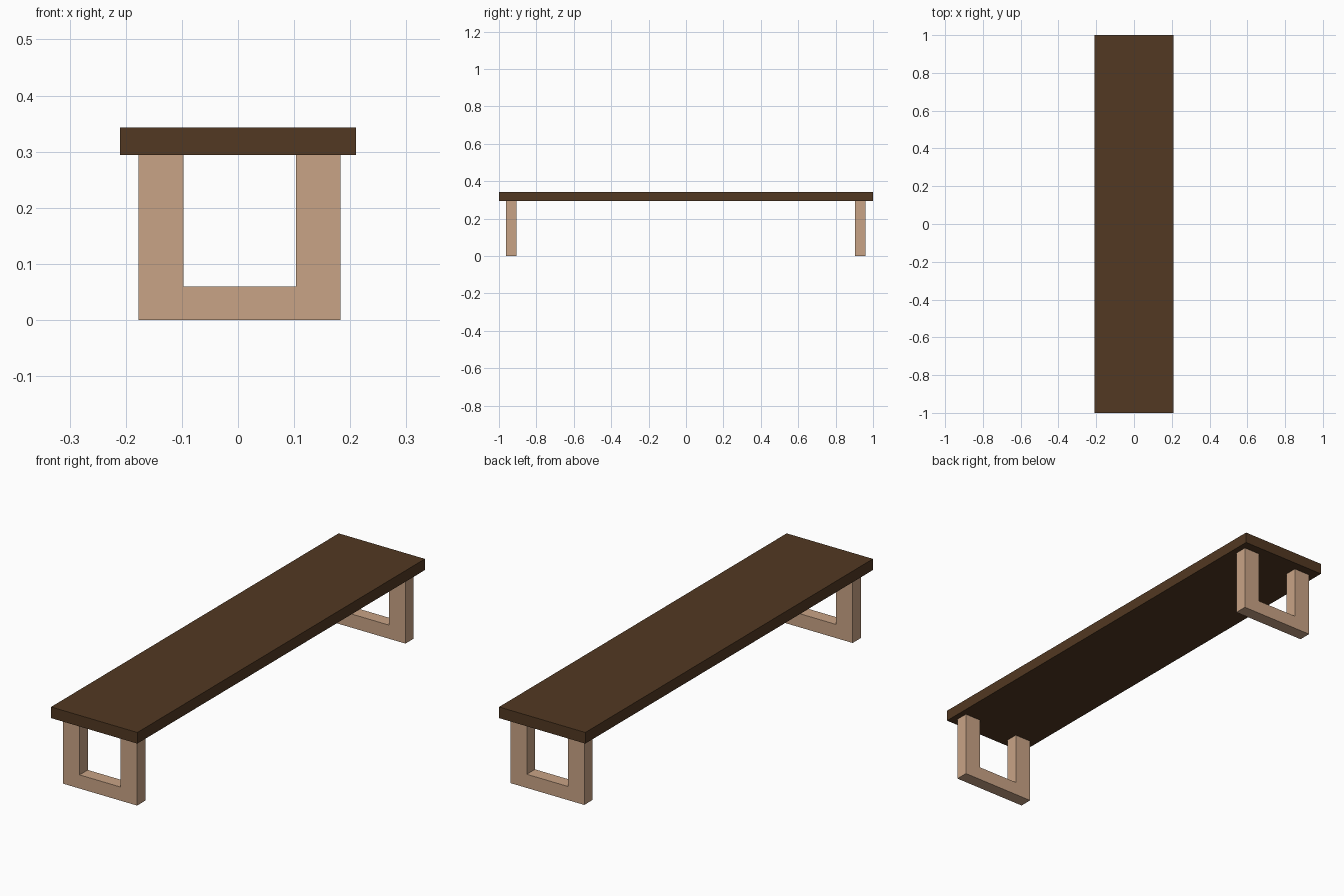
import bpy
import bmesh
from mathutils import Matrix, Vector

cube = bpy.data.objects.get("Cube")
if cube:
    bpy.data.objects.remove(cube, do_unlink=True)


def make_material(name, rgb):
    mat = bpy.data.materials.new(name)
    mat.use_nodes = True
    mat.diffuse_color = (*rgb, 1)
    mat.node_tree.nodes["Principled BSDF"].inputs["Base Color"].default_value = (*rgb, 1)
    return mat


def add_object(name, bm, mat):
    bmesh.ops.recalc_face_normals(bm, faces=bm.faces)
    mesh = bpy.data.meshes.new(name)
    bm.to_mesh(mesh)
    bm.free()
    mesh.materials.append(mat)
    obj = bpy.data.objects.new(name, mesh)
    bpy.context.collection.objects.link(obj)
    return obj


dark_wood = make_material("dark wood", (0.084, 0.04, 0.016))
light_wood = make_material("light wood", (0.584, 0.371, 0.238))

SEAT_BOTTOM, SEAT_TOP = 0.294, 0.343
SEAT_WIDTH, SEAT_LENGTH = 0.42, 2.0

# Seat plank
bm = bmesh.new()
height = SEAT_TOP - SEAT_BOTTOM
bmesh.ops.create_cube(
    bm, size=1,
    matrix=Matrix.Translation((0, 0, SEAT_BOTTOM + height / 2))
    @ Matrix.Diagonal((SEAT_WIDTH, SEAT_LENGTH, height, 1)))
add_object("seat", bm, dark_wood)


# U-shaped leg frame: an outline extruded along y
def leg_frame(name, y_front, thickness):
    centre, outer, inner, bar = 0.003, 0.18, 0.1, 0.06
    half = [(outer, 0), (outer, SEAT_BOTTOM), (inner, SEAT_BOTTOM), (inner, bar)]
    outline = half + [(-x, z) for x, z in reversed(half)]
    bm = bmesh.new()
    face = bm.faces.new([bm.verts.new((centre + x, y_front, z)) for x, z in outline])
    grown = bmesh.ops.extrude_face_region(bm, geom=[face], use_keep_orig=True)
    moved = [v for v in grown["geom"] if isinstance(v, bmesh.types.BMVert)]
    bmesh.ops.translate(bm, verts=moved, vec=Vector((0, thickness, 0)))
    add_object(name, bm, light_wood)


leg_frame("front_leg_frame", -0.963, 0.057)
leg_frame("back_leg_frame", 0.903, 0.057)
